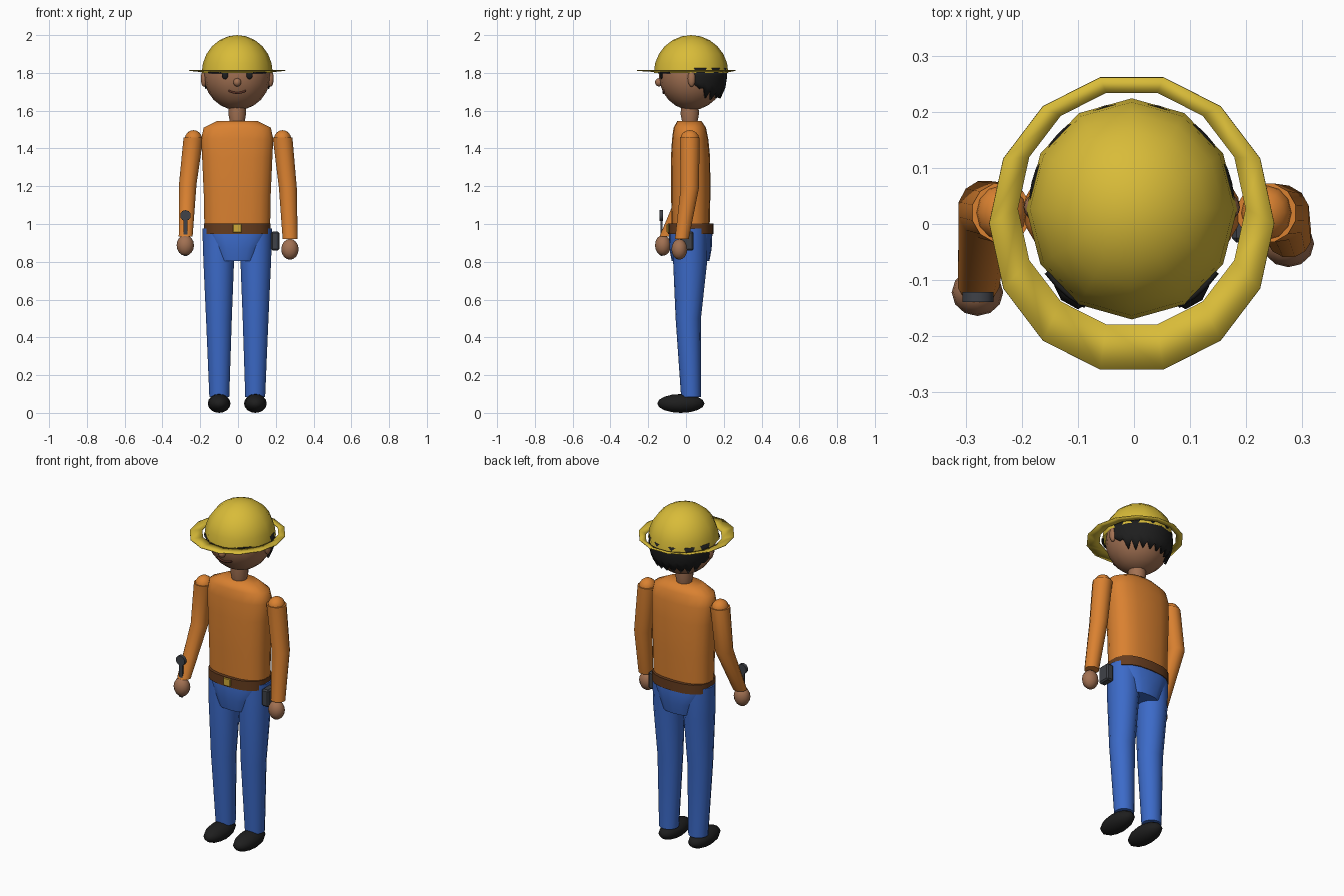
import bpy, bmesh, math
from mathutils import Vector

if "Cube" in bpy.data.objects:
    bpy.data.objects.remove(bpy.data.objects["Cube"])

CX = -0.004          # body centre line
HEAD = Vector((CX, 0.03, 1.79))


def mat(name, r, g, b):
    m = bpy.data.materials.new(name)
    m.diffuse_color = (r, g, b, 1)
    m.use_nodes = True
    m.node_tree.nodes["Principled BSDF"].inputs["Base Color"].default_value = m.diffuse_color
    return m


ORANGE = mat("orange shirt", 0.70, 0.22, 0.03)
BLUE = mat("blue trousers", 0.045, 0.145, 0.58)
YELLOW = mat("yellow helmet", 0.69, 0.50, 0.04)
SKIN = mat("skin", 0.36, 0.165, 0.085)
BLACK = mat("black", 0.013, 0.013, 0.013)
BROWN = mat("brown belt", 0.13, 0.045, 0.013)
GOLD = mat("gold buckle", 0.62, 0.40, 0.04)
GREY = mat("dark grey", 0.05, 0.054, 0.065)
LIP = mat("lip brown", 0.10, 0.03, 0.018)


def finish(name, bm, material, angle=40):
    bmesh.ops.recalc_face_normals(bm, faces=bm.faces[:])
    me = bpy.data.meshes.new(name)
    bm.to_mesh(me)
    bm.free()
    me.materials.append(material)
    for p in me.polygons:
        p.use_smooth = True
    me.set_sharp_from_angle(angle=math.radians(angle))
    ob = bpy.data.objects.new(name, me)
    bpy.context.collection.objects.link(ob)
    return ob


def loft(name, rings, material, n=12, power=2.0, angle=40):
    """Skin of level rings (x, y, z, rx, ry), closed at both ends."""
    bm = bmesh.new()
    rows = []
    for x, y, z, rx, ry in rings:
        row = []
        for i in range(n):
            a = 2 * math.pi * (i + 0.5) / n
            c, s = math.cos(a), math.sin(a)
            row.append(bm.verts.new((x + rx * math.copysign(abs(c) ** (2 / power), c),
                                     y + ry * math.copysign(abs(s) ** (2 / power), s), z)))
        rows.append(row)
    for a, b in zip(rows, rows[1:]):
        for i in range(n):
            bm.faces.new((a[i], a[(i + 1) % n], b[(i + 1) % n], b[i]))
    bm.faces.new(rows[0])
    bm.faces.new(rows[-1])
    return finish(name, bm, material, angle)


def ellipsoid(name, c, r, material, u=12, v=8, half=False):
    bm = bmesh.new()
    bmesh.ops.create_uvsphere(bm, u_segments=u, v_segments=v, radius=1)
    if half:
        bmesh.ops.delete(bm, geom=[p for p in bm.verts if p.co.z < -0.01], context='VERTS')
    for p in bm.verts:
        p.co = Vector([c[k] + p.co[k] * r[k] for k in range(3)])
    return finish(name, bm, material, 60)


def box(name, c, size, material, bevel=0.0):
    bm = bmesh.new()
    bmesh.ops.create_cube(bm, size=1)
    for p in bm.verts:
        p.co = Vector([c[k] + p.co[k] * size[k] for k in range(3)])
    if bevel:
        bmesh.ops.bevel(bm, geom=bm.edges[:], offset=bevel, segments=1, affect='EDGES')
    return finish(name, bm, material, 30)


def tube(name, pts, radius, material):
    cu = bpy.data.curves.new(name, 'CURVE')
    cu.dimensions = '3D'
    cu.bevel_depth = radius
    cu.bevel_resolution = 1
    cu.use_fill_caps = True
    sp = cu.splines.new('POLY')
    sp.points.add(len(pts) - 1)
    for q, p in zip(sp.points, pts):
        q.co = (*p, 1)
    cu.materials.append(material)
    bpy.context.collection.objects.link(bpy.data.objects.new(name, cu))


def face_y(x, z):
    return 0.03 - 0.172 * math.sqrt(1 - (x / 0.175) ** 2 - ((z - 1.79) / 0.187) ** 2)


# torso, belt, buckle and hips
loft("torso", [(CX, .025, .98, .176, .100), (CX, .025, 1.15, .179, .104),
               (CX, .024, 1.35, .188, .104), (CX, .022, 1.45, .193, .096),
               (CX, .020, 1.51, .180, .086), (CX, .018, 1.545, .108, .064)],
     ORANGE, 18, 2.5, 60)
loft("belt", [(CX, .025, .948, .178, .120), (CX, .025, 1.003, .178, .120)], BROWN, 18, 2.5)
box("buckle", (CX, -.096, .977), (.045, .012, .045), GOLD, .003)
loft("hips", [(CX, .024, .805, .105, .100), (CX, .024, .87, .128, .112),
              (CX, .025, .96, .175, .115), (CX, .025, .985, .170, .110)], BLUE, 18, 2.6)

# legs and shoes
for side in (-1, 1):
    s = "left" if side > 0 else "right"
    x = lambda d: CX + side * d
    loft(s + "_leg", [(x(.095), .027, .085, .054, .053), (x(.097), .012, .50, .070, .067),
                      (x(.098), .022, .80, .083, .090), (x(.097), .025, .975, .090, .088)],
         BLUE, 14)
    ellipsoid(s + "_shoe", (x(.096), -.027, .05), (.06, .125, .05), BLACK)

# arms: shoulder cap, bent sleeve and hand
ARMS = {"right": [(-.236, .020, 1.457, .054, .054), (-.266, .026, 1.21, .048, .052),
                  (-.277, -.105, .935, .038, .036)],
        "left": [(.236, .020, 1.457, .054, .054), (.264, .020, 1.19, .049, .050),
                 (.276, -.022, .92, .041, .038)]}
HANDS = {"right": (-.279, -.122, .887), "left": (.275, -.035, .866)}
for s, rings in ARMS.items():
    loft(s + "_sleeve", rings, ORANGE, 12, angle=60)
    x, y, z, r, _ = rings[0]
    ellipsoid(s + "_shoulder", (x, y, 1.45), (.046, .05, .047), ORANGE)
    ellipsoid(s + "_hand", HANDS[s], (.046, .042, .055), SKIN)

# wrench in the right hand and pouch on the left hip
box("wrench_shaft", (-.278, -.130, .93), (.022, .011, .20), GREY)
bm = bmesh.new()
bmesh.ops.create_cone(bm, segments=10, radius1=.029, radius2=.029, depth=.018, cap_ends=True)
for p in bm.verts:
    p.co = Vector((p.co.x - .278, p.co.z - .130, p.co.y + 1.045))
finish("wrench_head", bm, GREY)
box("hip_pouch", (.197, .004, .91), (.045, .074, .10), GREY, .008)

# neck, head and face
loft("neck", [(CX, .02, 1.53, .038, .040), (CX, .02, 1.58, .048, .050),
              (CX, .02, 1.64, .046, .048)], SKIN, 12)
ellipsoid("head", HEAD, (.177, .174, .187), SKIN, 16, 12)
ellipsoid("nose", (CX, -.143, 1.75), (.021, .021, .022), SKIN)
for side in (-1, 1):
    s = "left" if side > 0 else "right"
    ellipsoid(s + "_ear", (CX + side * .176, .03, 1.77), (.017, .021, .044), SKIN)
    ex = side * .064
    ellipsoid(s + "_eye", (CX + ex, face_y(ex, 1.788), 1.788), (.018, .008, .022), BLACK)
    arc = [math.radians(270 + side * d) for d in (26, 36, 45, 54)]
    tube(s + "_brow", [(CX + .186 * math.cos(a), .028 + .192 * math.sin(a), 1.803) for a in arc],
         .006, BLACK)
mouth = []
for i in range(9):
    mx = -.046 + .092 * i / 8
    mz = 1.694 + .012 * (mx / .046) ** 2
    mouth.append((CX + mx, face_y(mx, mz) - .002, mz))
tube("mouth", mouth, .006, LIP)

# hair: shell round the back of the head with a jagged lower edge
bm = bmesh.new()
N = 24
tips = [1.755, 1.735, 1.715, 1.72, 1.665, 1.71, 1.655, 1.70]
rows = []
for i in range(N + 1):
    a = math.radians(-2 + 184 * i / N)
    k = min(i, N - i)
    low = tips[k] if k < 8 else (1.665 if k % 2 == 0 else 1.70)
    col = []
    for z in (1.825, 1.78, (1.78 + low) / 2, low):
        f = math.sqrt(1 - ((z - 1.79) / .215) ** 2)
        col.append(bm.verts.new((CX + .184 * f * math.cos(a), .03 + .188 * f * math.sin(a), z)))
    rows.append(col)
for a, b in zip(rows, rows[1:]):
    for j in range(3):
        bm.faces.new((a[j], b[j], b[j + 1], a[j + 1]))
hair = finish("hair", bm, BLACK, 50)
sol = hair.modifiers.new("thickness", 'SOLIDIFY')
sol.thickness = 0.012
sol.offset = -1

# helmet: dome and separate brim ring
ellipsoid("helmet_dome", (CX, .027, 1.80), (.188, .197, .20), YELLOW, 12, 12, half=True)
bm = bmesh.new()
inner, outer = [], []
for i in range(14):
    a = 2 * math.pi * i / 14
    c, s = math.cos(a), math.sin(a)
    inner.append(bm.verts.new((CX + .203 * c, .0275 + .212 * s, 1.808)))
    outer.append(bm.verts.new((CX + .254 * c, .001 + .267 * s, 1.813)))
for i in range(14):
    j = (i + 1) % 14
    bm.faces.new((inner[i], outer[i], outer[j], inner[j]))
brim = finish("helmet_brim", bm, YELLOW)
sol = brim.modifiers.new("thickness", 'SOLIDIFY')
sol.thickness = 0.005
sol.offset = 0
